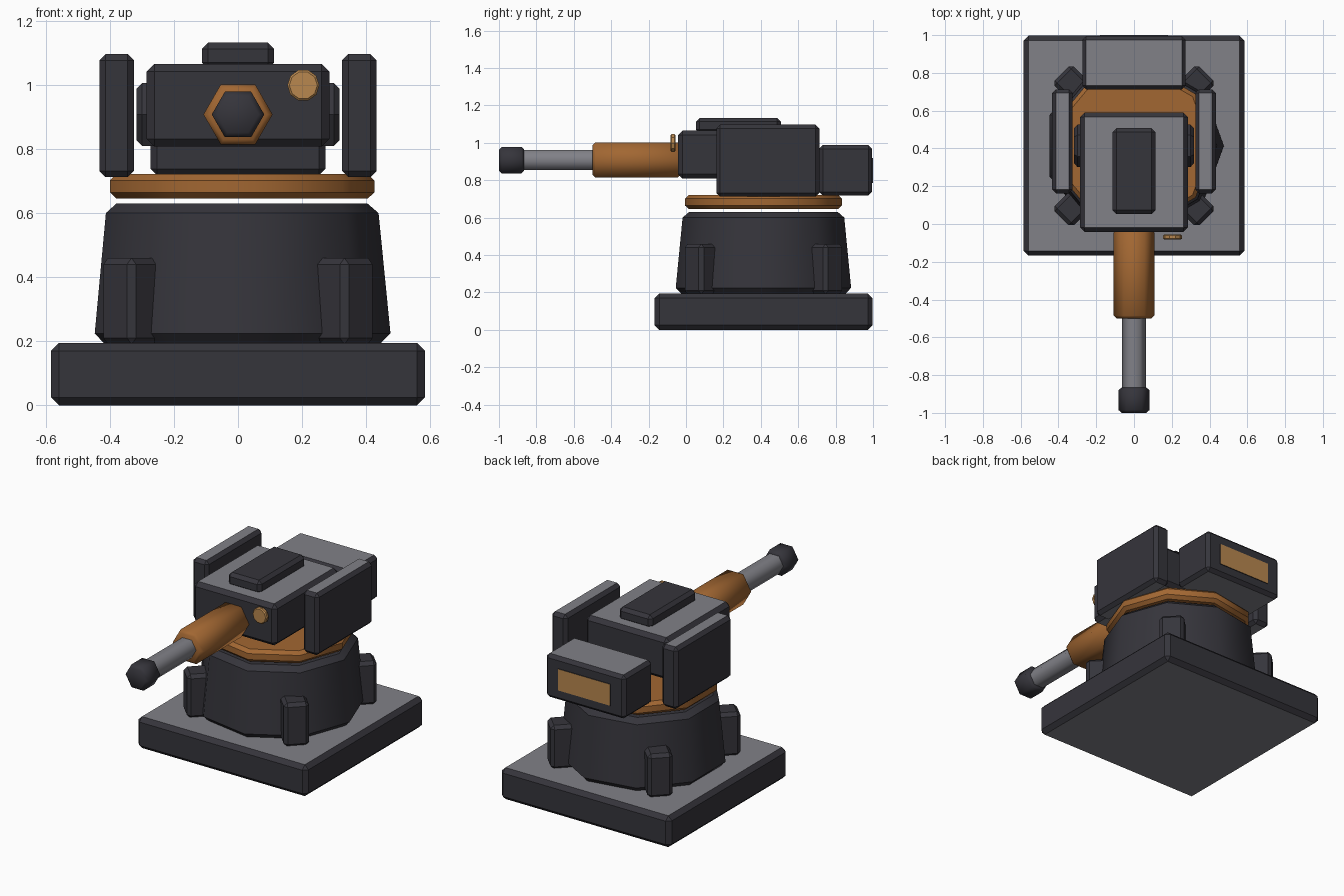
import bpy, bmesh, math
from mathutils import Matrix, Vector

if "Cube" in bpy.data.objects:
    bpy.data.objects.remove(bpy.data.objects["Cube"])


def material(name, rgb):
    m = bpy.data.materials.new(name)
    m.diffuse_color = (*rgb, 1)
    m.use_nodes = True
    m.node_tree.nodes["Principled BSDF"].inputs["Base Color"].default_value = m.diffuse_color
    return m


DARK = material("charcoal metal", (0.036, 0.035, 0.044))
GREY = material("light grey metal", (0.22, 0.22, 0.245))
ORANGE = material("burnt orange", (0.36, 0.135, 0.032))
AMBER = material("amber glass", (0.48, 0.245, 0.078))


def finish(name, bm, mats, bevel, smooth=None, second=None):
    """Chamfer the sharp edges, colour the faces and make the object."""
    bmesh.ops.recalc_face_normals(bm, faces=bm.faces)
    if bevel:
        edges = [e for e in bm.edges if e.calc_face_angle(0) > 1.2]
        bmesh.ops.bevel(bm, geom=edges, offset=bevel, segments=1,
                        profile=0.5, affect='EDGES')
    bm.normal_update()
    if second:
        for f in bm.faces:
            if second(f.normal):
                f.material_index = 1
    me = bpy.data.meshes.new(name)
    bm.to_mesh(me)
    bm.free()
    for m in mats:
        me.materials.append(m)
    ob = bpy.data.objects.new(name, me)
    bpy.context.collection.objects.link(ob)
    if smooth:
        bpy.ops.object.select_all(action='DESELECT')
        ob.select_set(True)
        bpy.context.view_layer.objects.active = ob
        bpy.ops.object.shade_smooth_by_angle(angle=math.radians(smooth))
    return ob


def level(n):
    """True for the flat top and bottom faces."""
    return abs(n.z) > 0.95


def box(name, lo, hi, mats=(DARK,), bevel=0.02, second=None, turn=None):
    lo, hi = Vector(lo), Vector(hi)
    bm = bmesh.new()
    bmesh.ops.create_cube(bm, size=1)
    bmesh.ops.scale(bm, vec=hi - lo, verts=bm.verts)
    bmesh.ops.translate(bm, vec=(lo + hi) / 2, verts=bm.verts)
    if turn:
        bmesh.ops.transform(bm, matrix=turn, verts=bm.verts)
    return finish(name, bm, mats, bevel, second=second)


def plated_box(name, lo, hi, bevel=0.02):
    """Dark box with light grey top and bottom."""
    return box(name, lo, hi, (DARK, GREY), bevel, level)


def prism(name, sides, r0, r1, start, end, centre, axis, mat, bevel, smooth=None):
    """Polygonal cylinder or cone along an axis, first corner on +x (+y for axis x)."""
    place = {'z': lambda a, b, t: (a, b, t),
             'y': lambda a, b, t: (a, t, b),
             'x': lambda a, b, t: (t, a, b)}[axis]
    bm = bmesh.new()
    rings = []
    for r, t in ((r0, start), (r1, end)):
        ring = []
        for i in range(sides):
            ang = 2 * math.pi * i / sides
            ring.append(bm.verts.new(place(centre[0] + r * math.cos(ang),
                                           centre[1] + r * math.sin(ang), t)))
        rings.append(ring)
        bm.faces.new(ring)
    for i in range(sides):
        j = (i + 1) % sides
        bm.faces.new((rings[0][i], rings[0][j], rings[1][j], rings[1][i]))
    return finish(name, bm, [mat], bevel, smooth)


MID = 0.414   # y of the turning axis
GUN = 0.908   # height of the gun axis

# Base slab, tapered pedestal and turning ring
plated_box("base_slab", (-0.584, -0.168, 0), (0.584, 0.997, 0.195), 0.025)
prism("pedestal", 9, 0.479, 0.436, 0.195, 0.63, (0, MID), 'z', DARK, 0.03, 42)
prism("turning_ring", 9, 0.426, 0.426, 0.645, 0.722, (0, MID), 'z', ORANGE, 0.02, 42)

# Four buttresses on the diagonals
for i in range(4):
    turn = Matrix.Translation((0, MID, 0)) @ Matrix.Rotation(math.radians(45 + 90 * i), 4, 'Z')
    box(f"buttress_{i + 1}", (0.385, -0.072, 0.19), (0.542, 0.072, 0.46), turn=turn)

# Gun housing, rear pack and roof hatch
plated_box("gun_housing", (-0.285, -0.042, 0.808), (0.285, 0.59, 1.066), 0.024)
plated_box("rear_pack", (-0.273, 0.712, 0.718), (0.273, 0.995, 0.988))
box("rear_panel", (-0.18, 0.992, 0.786), (0.18, 1.0, 0.919), (DARK, AMBER), 0,
    lambda n: n.y > 0.9)
box("roof_hatch", (-0.113, 0.053, 1.05), (0.113, 0.507, 1.133))

# Pivot through the housing and the side armour plates
prism("pivot", 6, 0.113, 0.113, -0.317, 0.317, (MID, GUN), 'x', DARK, 0.018)
for side, s in (("left", -1), ("right", 1)):
    xs = sorted((s * 0.325, s * 0.433))
    plated_box(f"armour_plate_{side}", (xs[0], 0.162, 0.712), (xs[1], 0.713, 1.097))

# Gun: sleeve, barrel and muzzle
prism("barrel_sleeve", 6, 0.108, 0.108, -0.50, -0.03, (0, GUN), 'y', ORANGE, 0.015, 62)
prism("barrel", 6, 0.063, 0.063, -0.90, -0.48, (0, GUN), 'y', GREY, 0, 62)
prism("muzzle", 6, 0.082, 0.082, -1.0, -0.865, (0, GUN), 'y', DARK, 0.015, 62)

# Sighting lens
prism("sight_lens", 10, 0.05, 0.05, -0.083, -0.056, (0.204, 0.999), 'y', AMBER, 0.006)
